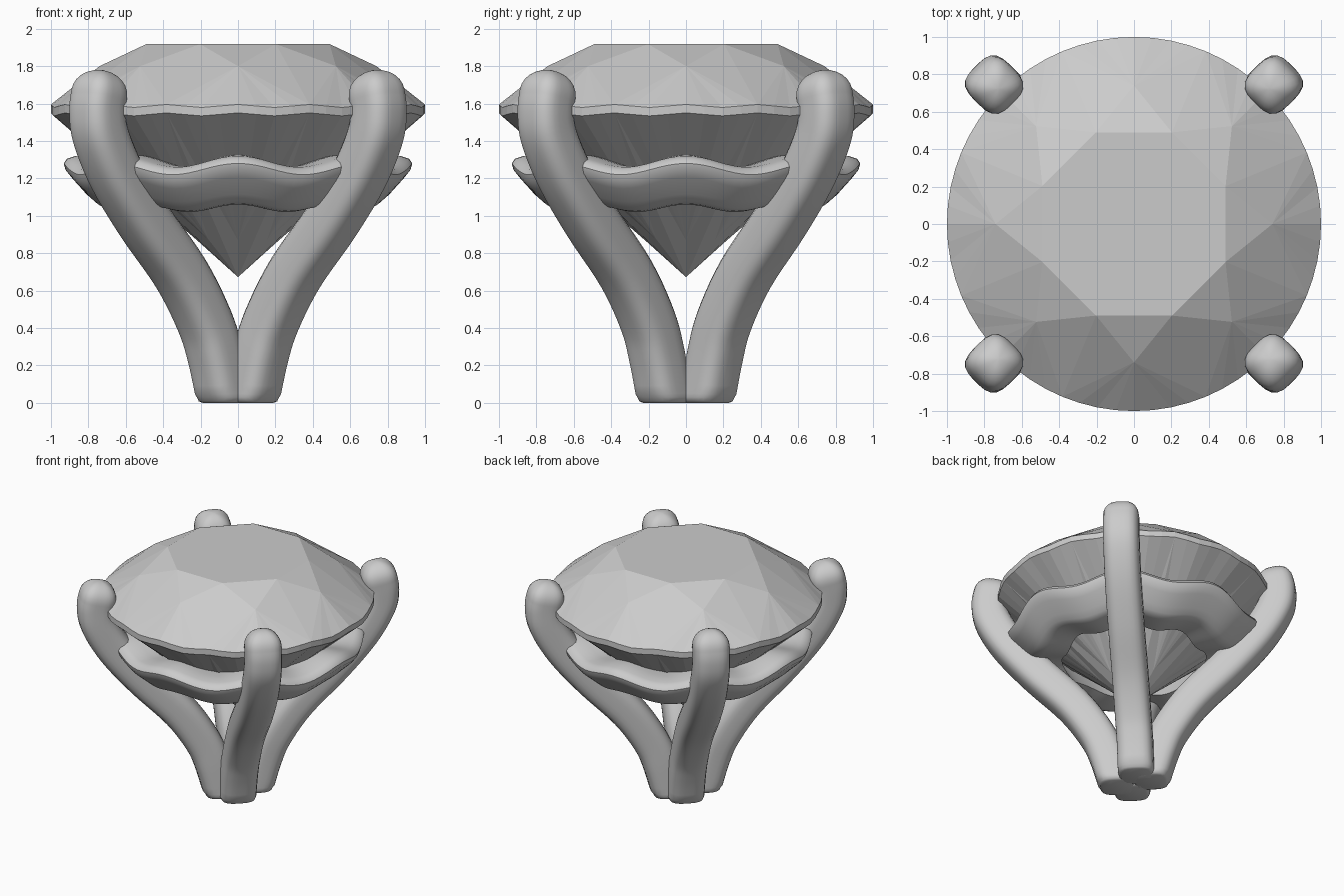
import bpy, bmesh, math
from mathutils import Vector

if "Cube" in bpy.data.objects:
    bpy.data.objects.remove(bpy.data.objects["Cube"])


def make_object(name, bm, smooth=None):
    bmesh.ops.recalc_face_normals(bm, faces=bm.faces)
    me = bpy.data.meshes.new(name)
    bm.to_mesh(me)
    bm.free()
    ob = bpy.data.objects.new(name, me)
    bpy.context.collection.objects.link(ob)
    if smooth:
        bpy.ops.object.select_all(action='DESELECT')
        ob.select_set(True)
        bpy.context.view_layer.objects.active = ob
        bpy.ops.object.shade_smooth_by_angle(angle=math.radians(smooth))
    return ob


def polar(bm, r, deg, z):
    a = math.radians(deg)
    return bm.verts.new((r * math.cos(a), r * math.sin(a), z))


def bridge(bm, a, b):
    n = len(a)
    for i in range(n):
        j = (i + 1) % n
        bm.faces.new((a[i], a[j], b[j], b[i]))


def catmull(pts, steps):
    p = [2 * pts[0] - pts[1]] + pts + [2 * pts[-1] - pts[-2]]
    out = []
    for i in range(1, len(p) - 2):
        a, b, c, d = p[i - 1:i + 3]
        for s in range(steps):
            t = s / steps
            out.append(0.5 * (2 * b + (c - a) * t + (2 * a - 5 * b + 4 * c - d) * t * t
                              + (3 * b - a - 3 * c + d) * t ** 3))
    return out + [pts[-1]]


# Brilliant-cut gemstone: table, crown, scalloped girdle, pavilion
bm = bmesh.new()
table = [polar(bm, 0.53, 22.5 + 45 * k, 1.918) for k in range(8)]
star = [polar(bm, 0.74, 45 * k, 1.80) for k in range(8)]
N, S = 64, 4                       # girdle points, points per facet
wave = [math.cos(2 * math.pi * i / S) for i in range(N)]
upper = [polar(bm, 1.0, i * 360 / N, 1.587 + 0.008 * wave[i]) for i in range(N)]
lower = [polar(bm, 1.0, i * 360 / N, 1.542 - 0.008 * wave[i + 0]
               * (-1)) for i in range(N)]
low_pt = [polar(bm, 0.22, 45 * k, 0.87) for k in range(8)]
culet = bm.verts.new((0, 0, 0.672))
bm.faces.new(table)
bridge(bm, upper, lower)
for k in range(8):
    n = (k + 1) % 8
    g = 8 * k + 4
    bm.faces.new((table[k - 1], star[k], table[k]))
    bm.faces.new((table[k], star[k], upper[g]))
    bm.faces.new((table[k], upper[g], star[n]))
    bm.faces.new((culet, low_pt[k], lower[g]))
    bm.faces.new((culet, lower[g], low_pt[n]))
    for i in range(8 * k - 4, 8 * k + 4):
        bm.faces.new((star[k], upper[i % N], upper[(i + 1) % N]))
        bm.faces.new((low_pt[k], lower[(i + 1) % N], lower[i % N]))
make_object("gemstone", bm)

# Four rounded-square prongs, swept along a curved path and mirrored
path = catmull([Vector(p) for p in (
    (0.07, 0.11, 0), (0.12, 0.155, 0.25), (0.18, 0.205, 0.44), (0.305, 0.32, 0.69),
    (0.50, 0.505, 0.97), (0.65, 0.65, 1.22), (0.735, 0.735, 1.43),
    (0.752, 0.75, 1.56), (0.742, 0.74, 1.65))], 5)
tang = []
for i, p in enumerate(path):
    t = (path[min(i + 1, len(path) - 1)] - path[max(i - 1, 0)]).normalized()
    f = min(1, p.z / 0.3)
    tang.append((t * f + Vector((0, 0, 1)) * (1 - f)).normalized())
rings = [(path[0], tang[0], 0.8), (path[0] + Vector((0, 0, 0.008)), tang[0], 0.93),
         (path[0] + Vector((0, 0, 0.03)), tang[0], 1.0)]
rings += [(p, t, 1.0) for p, t in zip(path[1:], tang[1:])]
for k in range(1, 7):
    a = math.radians(90 * k / 6.3)
    rings.append((path[-1] + tang[-1] * 0.13 * math.sin(a), tang[-1], math.cos(a)))

bm = bmesh.new()
u = Vector((-1, 1, 0)).normalized()
prev = first = None
for c, t, s in rings:
    v = t.cross(u).normalized()
    ring = []
    for k in range(28):
        a = 2 * math.pi * k / 28
        x, y = math.cos(a), math.sin(a)
        r = 0.133 * s / (abs(x) ** 3.3 + abs(y) ** 3.3) ** (1 / 3.3)
        ring.append(bm.verts.new(c + (u * x + v * y) * r))
    if prev:
        bridge(bm, prev, ring)
    first = first or ring
    prev = ring
bm.faces.new(first)
bm.faces.new(prev)
prongs = make_object("prongs", bm, 60)
mir = prongs.modifiers.new("mirror", 'MIRROR')
mir.use_axis = (True, True, False)
mir.use_mirror_merge = False

# Wavy gallery rail under the girdle, slanted along the pavilion
profile = [(0.66, 1.285), (0.76, 1.295), (0.86, 1.29), (0.905, 1.275), (0.922, 1.25),
           (0.912, 1.215), (0.88, 1.175), (0.80, 1.095), (0.76, 1.06), (0.73, 1.045),
           (0.69, 1.04), (0.52, 1.05)]
bm = bmesh.new()
M = 128
loops = []
for i in range(M):
    a = 360 * i / M
    w = math.cos(math.radians(8 * a))
    loops.append([polar(bm, r + 0.01 * w, a, z + (0.03 if z > 1.15 else 0.02) * w)
                  for r, z in profile])
for i in range(M):
    bridge(bm, loops[i], loops[(i + 1) % M])
make_object("gallery_rail", bm, 50)
